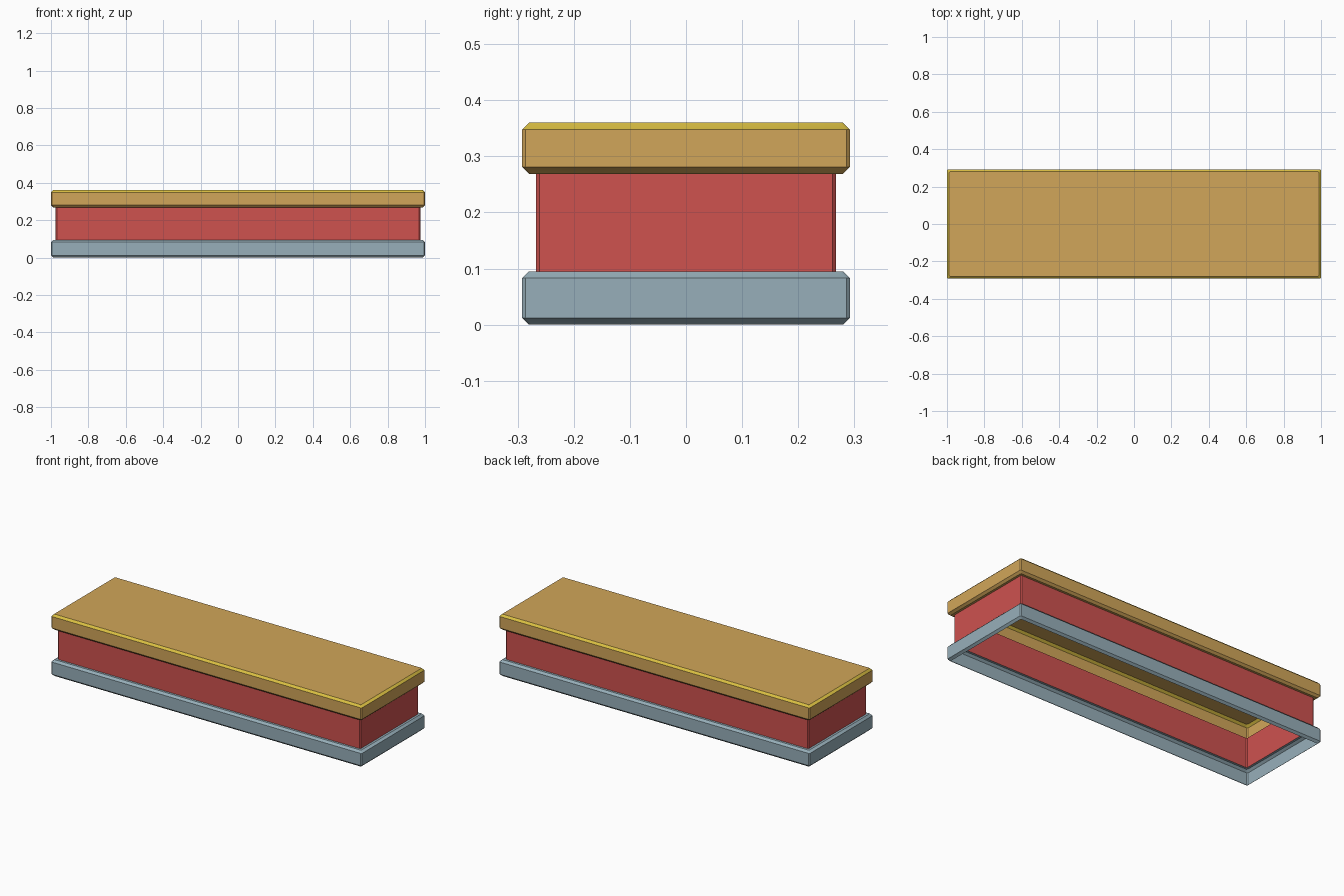
import bpy, bmesh, math

if "Cube" in bpy.data.objects:
    bpy.data.objects.remove(bpy.data.objects["Cube"])

HX, HY = 1.0, 0.292      # outer half sizes
C = 0.006                # small clip on the vertical corners


def mat(name, rgb):
    m = bpy.data.materials.new(name)
    m.diffuse_color = (*rgb, 1)
    m.use_nodes = True
    m.node_tree.nodes["Principled BSDF"].inputs["Base Color"].default_value = m.diffuse_color
    return m


tan = mat("tan", (0.64, 0.38, 0.10))
yellow = mat("yellow edge", (0.70, 0.52, 0.055))
red = mat("red", (0.62, 0.085, 0.078))
grey_blue = mat("grey blue", (0.31, 0.43, 0.49))


def shell(name, profile, mats, cap=False, edge_strip=None):
    """Loft rectangular rings along a profile of (inset, height) points."""
    bm = bmesh.new()
    rings = []
    for inset, z in profile:
        x, y = HX - inset, HY - inset
        pts = [(x, -y + C), (x, y - C), (x - C, y), (-x + C, y),
               (-x, y - C), (-x, -y + C), (-x + C, -y), (x - C, -y)]
        rings.append([bm.verts.new((px, py, z)) for px, py in pts])
    for i, (a, b) in enumerate(zip(rings, rings[1:])):
        for k in range(8):
            j = (k + 1) % 8
            f = bm.faces.new((a[k], a[j], b[j], b[k]))
            if i == edge_strip:
                f.material_index = 1
    if cap:
        bm.faces.new(rings[-1])
    me = bpy.data.meshes.new(name)
    bm.to_mesh(me)
    bm.free()
    for m in mats:
        me.materials.append(m)
    ob = bpy.data.objects.new(name, me)
    bpy.context.collection.objects.link(ob)
    bpy.ops.object.select_all(action='DESELECT')
    ob.select_set(True)
    bpy.context.view_layer.objects.active = ob
    bpy.ops.object.shade_smooth_by_angle(angle=math.radians(30))
    return ob


# open base band with chamfered rims and a ledge in to the wall
shell("base_band", [(0.012, 0), (0, 0.012), (0, 0.083), (0.012, 0.095), (0.025, 0.095)],
      [grey_blue])
# recessed middle wall
shell("middle_wall", [(0.025, 0.095), (0.025, 0.269)], [red])
# closed top slab, yellow strip on its upper chamfer
shell("top_slab", [(0.025, 0.269), (0.012, 0.269), (0, 0.281), (0, 0.348), (0.012, 0.36)],
      [tan, yellow], cap=True, edge_strip=3)
